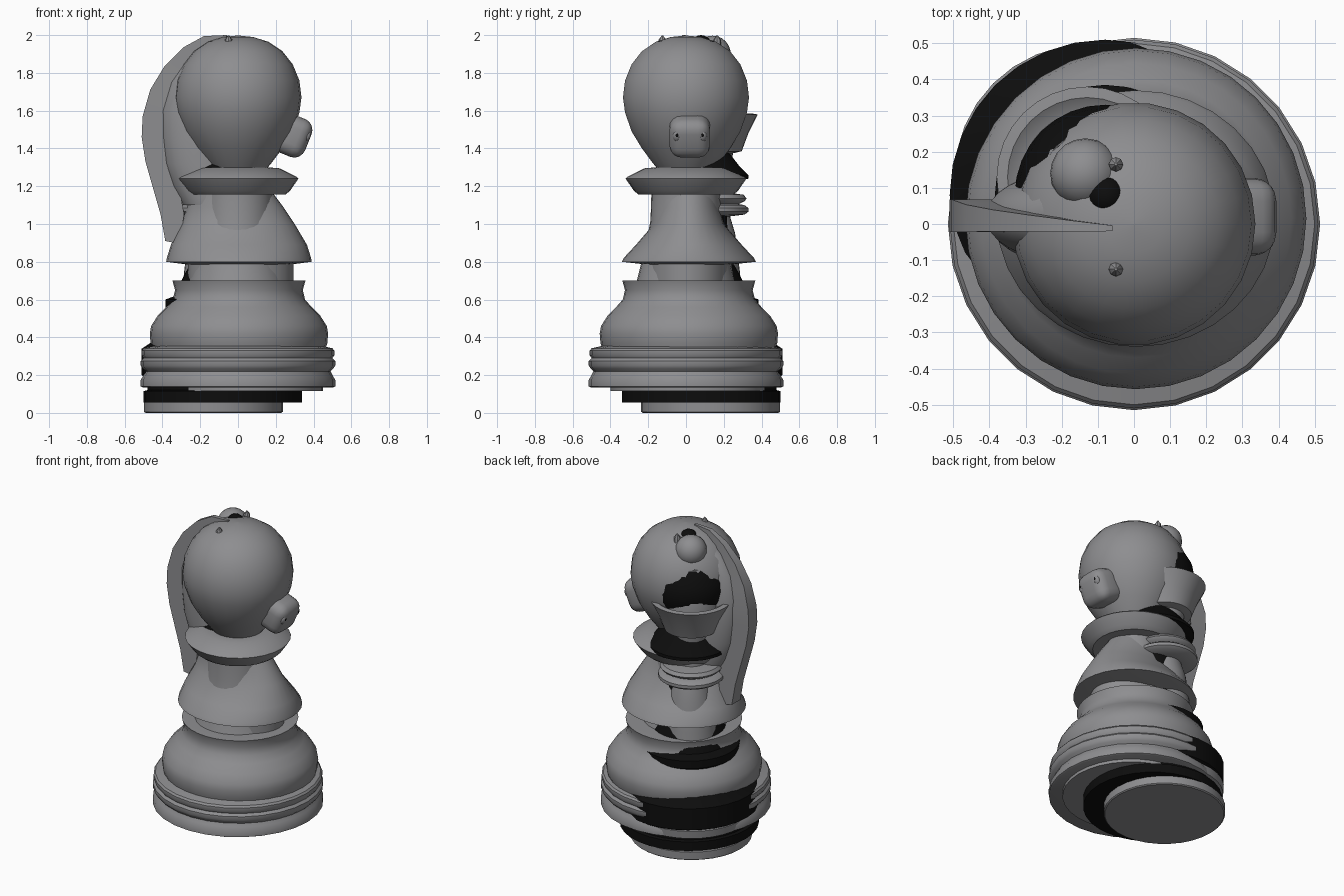
import bpy, bmesh, math
from mathutils import Matrix


def material(name, rgb):
    m = bpy.data.materials.new(name)
    m.diffuse_color = (*rgb, 1)
    return m


GREY = material("mid_grey", (0.27, 0.27, 0.28))
BLACK = material("near_black", (0.004, 0.004, 0.004))


def finish(bm, name, mat, angle=35):
    bmesh.ops.remove_doubles(bm, verts=bm.verts, dist=1e-5)
    bmesh.ops.recalc_face_normals(bm, faces=bm.faces)
    me = bpy.data.meshes.new(name)
    bm.to_mesh(me)
    bm.free()
    ob = bpy.data.objects.new(name, me)
    bpy.context.collection.objects.link(ob)
    me.materials.append(mat)
    bpy.ops.object.select_all(action='DESELECT')
    ob.select_set(True)
    bpy.context.view_layer.objects.active = ob
    bpy.ops.object.shade_smooth_by_angle(angle=math.radians(angle))
    return ob


def loft(name, rings, mat, n=32):
    """rings: (centre x, centre y, z, radius x, radius y)"""
    bm = bmesh.new()
    loops = []
    for cx, cy, z, rx, ry in rings:
        loops.append([bm.verts.new((cx + rx * math.cos(math.tau * i / n),
                                    cy + ry * math.sin(math.tau * i / n), z)) for i in range(n)])
    for a, b in zip(loops, loops[1:]):
        for i in range(n):
            j = (i + 1) % n
            bm.faces.new((a[i], a[j], b[j], b[i]))
    bm.faces.new(loops[0][::-1])
    bm.faces.new(loops[-1])
    return finish(bm, name, mat)


def lathe(name, profile, centre, mat, n=32):
    x, y = centre
    return loft(name, [(x, y, z, max(r, 0.001), max(r, 0.001)) for r, z in profile], mat, n)


def ball(name, loc, scale, mat, tilt=0):
    bm = bmesh.new()
    bmesh.ops.create_uvsphere(bm, u_segments=20, v_segments=12, radius=1)
    bm.transform(Matrix.Translation(loc) @ Matrix.Rotation(tilt, 4, 'Y') @ Matrix.Diagonal((*scale, 1)))
    return finish(bm, name, mat, 60)


# pawn: ringed base, neck, collar and round head
lathe("pawn_base", [(.505, .135), (.515, .14), (.515, .175), (.5, .2), (.49, .22), (.505, .235),
                    (.515, .25), (.515, .275), (.5, .29), (.51, .305), (.51, .33), (.5, .342),
                    (.42, .36), (.34, .5), (.26, .7), (.21, .9), (.188, 1.02), (.183, 1.17)], (0, 0), GREY, 28)
lathe("pawn_collar", [(.18, 1.155), (.25, 1.155), (.275, 1.175), (.32, 1.24), (.31, 1.25),
                      (.22, 1.295), (.16, 1.3)], (0, 0), GREY, 28)
lathe("pawn_head", [(.15, 1.29), (.175, 1.32), (.235, 1.4), (.29, 1.49), (.325, 1.59), (.336, 1.67),
                    (.325, 1.76), (.29, 1.845), (.235, 1.915), (.16, 1.965), (.08, 1.99), (0, 1.998)],
      (0, 0), GREY, 26)

# black bishop set behind to the left
B = (-.08, .08)
lathe("bishop_base", [(.42, .055), (.42, .115), (.4, .12), (.4, .18), (.43, .2), (.43, .34), (.37, .38),
                      (.3, .45), (.29, .53), (.305, .55), (.305, .6), (.25, .62), (.22, .7),
                      (.17, .8), (.14, 1), (.13, 1.23)], B, BLACK)
lathe("bishop_collar", [(.13, 1.22), (.25, 1.24), (.25, 1.26), (.2, 1.31), (.13, 1.4)], B, BLACK)
lathe("bishop_head", [(.12, 1.38), (.2, 1.5), (.243, 1.6), (.25, 1.66), (.24, 1.72), (.18, 1.83),
                      (.06, 1.92)], B, BLACK)
ball("bishop_tip", (-.075, .08, 1.945), (.055, .055, .055), BLACK)

# queen furthest back to the left
Q = (-.13, .13)
lathe("queen_base", [(.36, 0), (.367, .006), (.367, .055), (.3, .06), (.3, .125), (.355, .14), (.36, .19),
                     (.3, .22), (.2, .4), (.17, .6), (.155, .75), (.13, .95), (.1, 1.05)], Q, GREY)
lathe("queen_rings", [(.1, 1.04), (.18, 1.05), (.2, 1.065), (.2, 1.085), (.18, 1.1), (.15, 1.105),
                      (.18, 1.12), (.19, 1.135), (.175, 1.155), (.1, 1.165)], Q, GREY)
lathe("queen_stem", [(.1, 1.15), (.095, 1.22), (.12, 1.38)], Q, GREY)
lathe("queen_crown", [(.1, 1.37), (.165, 1.385), (.2, 1.48), (.25, 1.58), (.22, 1.585), (.18, 1.56)], Q, GREY)
lathe("queen_dome", [(.18, 1.56), (.17, 1.66), (.125, 1.77), (.12, 1.815), (.07, 1.83)], Q, GREY)
ball("queen_ball", (-.135, .14, 1.9), (.097, .097, .097), GREY)

# knight: round plinth, oval stem and skirted chest
K = (.005, .015)
lathe("knight_foot", [(.415, .115), (.415, .2)], (.035, .015), GREY)
lathe("knight_plinth", [(.42, .2), (.455, .33), (.468, .37), (.472, .42), (.465, .46), (.43, .515),
                        (.385, .56), (.35, .6), (.338, .65), (.352, .7), (.3, .702)], K, GREY)
loft("knight_stem", [(.015, .01, .69, .28, .22), (.015, .01, .8, .28, .22)], GREY)
loft("knight_body", [(.005, .015, .785, .27, .22), (.005, .015, .8, .385, .355), (.005, .015, .82, .382, .345),
                     (.005, .015, .89, .36, .28), (.0, .015, 1.0, .30, .185), (-.015, .015, 1.09, .255, .16),
                     (-.04, .015, 1.17, .22, .15)], GREY)
# rear of the knight's neck
loft("knight_neck", [(-.12, .02, 1.1, .17, .13), (-.16, .02, 1.2, .19, .13), (-.19, .02, 1.32, .2, .13),
                     (-.2, .02, 1.45, .205, .13), (-.2, .02, 1.6, .21, .12), (-.18, .02, 1.75, .185, .11),
                     (-.14, .02, 1.87, .14, .1), (-.1, .02, 1.95, .07, .07)], GREY)


# mane: flat curved strip from the crown down the nape
outer = [(-.06, 2.0), (-.18, 1.995), (-.29, 1.935), (-.39, 1.835), (-.465, 1.71), (-.505, 1.57), (-.51, 1.46),
         (-.49, 1.33), (-.45, 1.19), (-.41, 1.05), (-.385, .91)]
inner = [(-.06, 1.97), (-.16, 1.93), (-.23, 1.87), (-.29, 1.78), (-.33, 1.67), (-.36, 1.56), (-.36, 1.45),
         (-.34, 1.32), (-.31, 1.19), (-.285, 1.05), (-.31, .895)]
bm = bmesh.new()
rows = []
for i, (o, p) in enumerate(zip(outer, inner)):
    w = .008 + .037 * min(1, i / 5)
    c = -.012 + .035 * min(1, i / 5)
    rows.append([bm.verts.new((q[0], c + s * w, q[1])) for q, s in ((o, -1), (o, 1), (p, 1), (p, -1))])
for a, b in zip(rows, rows[1:]):
    for i in range(4):
        j = (i + 1) % 4
        bm.faces.new((a[i], a[j], b[j], b[i]))
bm.faces.new(rows[0])
bm.faces.new(rows[-1][::-1])
finish(bm, "knight_mane", GREY, 40)

# muzzle: rounded block tipped downward
bm = bmesh.new()
bmesh.ops.create_cube(bm, size=1)
bmesh.ops.bevel(bm, geom=bm.edges[:], offset=.3, segments=4, profile=.5, affect='EDGES')
bm.transform(Matrix.Translation((.28, .02, 1.47)) @ Matrix.Rotation(math.radians(22), 4, 'Y')
             @ Matrix.Diagonal((.2, .215, .215, 1)))
finish(bm, "knight_muzzle", GREY, 50)

# nostrils and ear tips, one on each side
for side, s in (("left", 1), ("right", -1)):
    ball("nostril_rim_" + side, (.366, .02 + s * .068, 1.465), (.018, .022, .03), GREY, .38)
    ball("nostril_" + side, (.379, .02 + s * .068, 1.468), (.008, .009, .013), BLACK, .38)
    lathe("ear_" + side, [(.02, 1.93), (.02, 1.975), (.004, 1.998)], (-.05, .02 + s * .145), GREY, 8)
